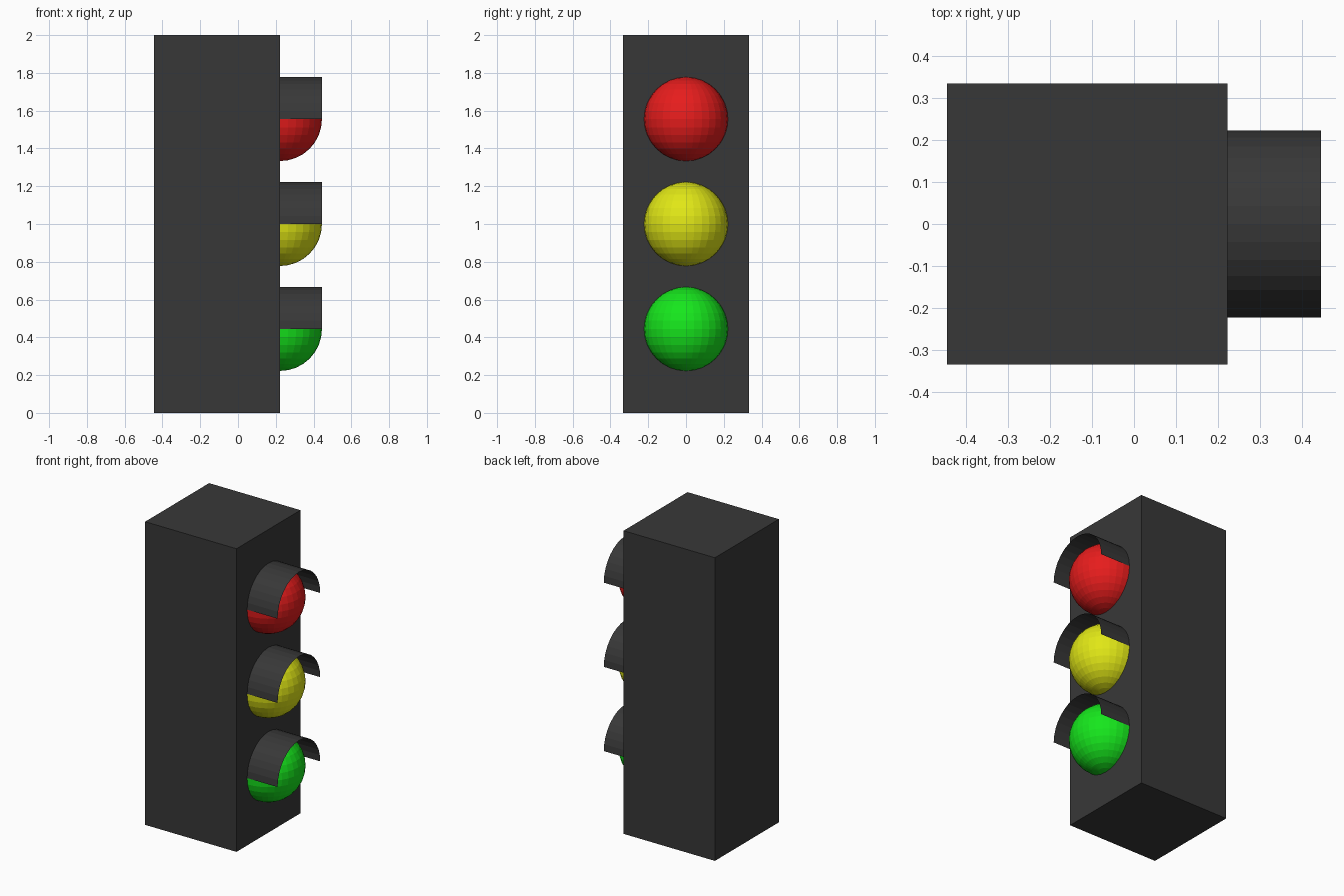
import bpy, bmesh, math
from mathutils import Matrix

if "Cube" in bpy.data.objects:
    bpy.data.objects.remove(bpy.data.objects["Cube"])

U = 2 / 9            # lamp radius, also the layout unit
FACE_X = U           # plane of the lamp face


def material(name, rgb):
    m = bpy.data.materials.new(name)
    m.diffuse_color = (*rgb, 1)
    m.use_nodes = True
    m.node_tree.nodes["Principled BSDF"].inputs["Base Color"].default_value = m.diffuse_color
    return m


def finish(name, bm, mat):
    me = bpy.data.meshes.new(name)
    bm.to_mesh(me)
    bm.free()
    me.materials.append(mat)
    ob = bpy.data.objects.new(name, me)
    bpy.context.collection.objects.link(ob)
    return ob


dark = material("dark_grey", (0.039, 0.039, 0.039))

# Housing box
bm = bmesh.new()
bmesh.ops.create_cube(bm, size=1, matrix=Matrix.Translation((-U / 2, 0, 1))
                      @ Matrix.Diagonal((3 * U, 3 * U, 2, 1)))
finish("housing", bm, dark)


# Lamp: faceted ball half sunk into the housing
def lamp(name, z, mat):
    bm = bmesh.new()
    bmesh.ops.create_uvsphere(bm, u_segments=32, v_segments=16, radius=U,
                              matrix=Matrix.Translation((FACE_X, 0, z)))
    finish(name, bm, mat)


# Visor: thin half-cylinder sheet over the lamp
def visor(name, z, segments=16):
    bm = bmesh.new()
    rows = []
    for i in range(segments + 1):
        a = math.pi * i / segments
        y, h = U * math.cos(a), z + U * math.sin(a)
        rows.append([bm.verts.new((x, y, h)) for x in (FACE_X, 2 * U)])
    for (a, b), (c, d) in zip(rows, rows[1:]):
        bm.faces.new((a, b, d, c))
    bm.normal_update()
    top = max(bm.faces, key=lambda f: f.calc_center_median().z)
    if top.normal.z < 0:
        bmesh.ops.reverse_faces(bm, faces=bm.faces)
    finish(name, bm, dark)


for label, z, rgb in (("red", 7 * U, (0.8, 0.012, 0.012)),
                      ("yellow", 4.5 * U, (0.75, 0.8, 0.008)),
                      ("green", 2 * U, (0.008, 0.8, 0.012))):
    lamp(label + "_lamp", z, material(label, rgb))
    visor(label + "_visor", z)
